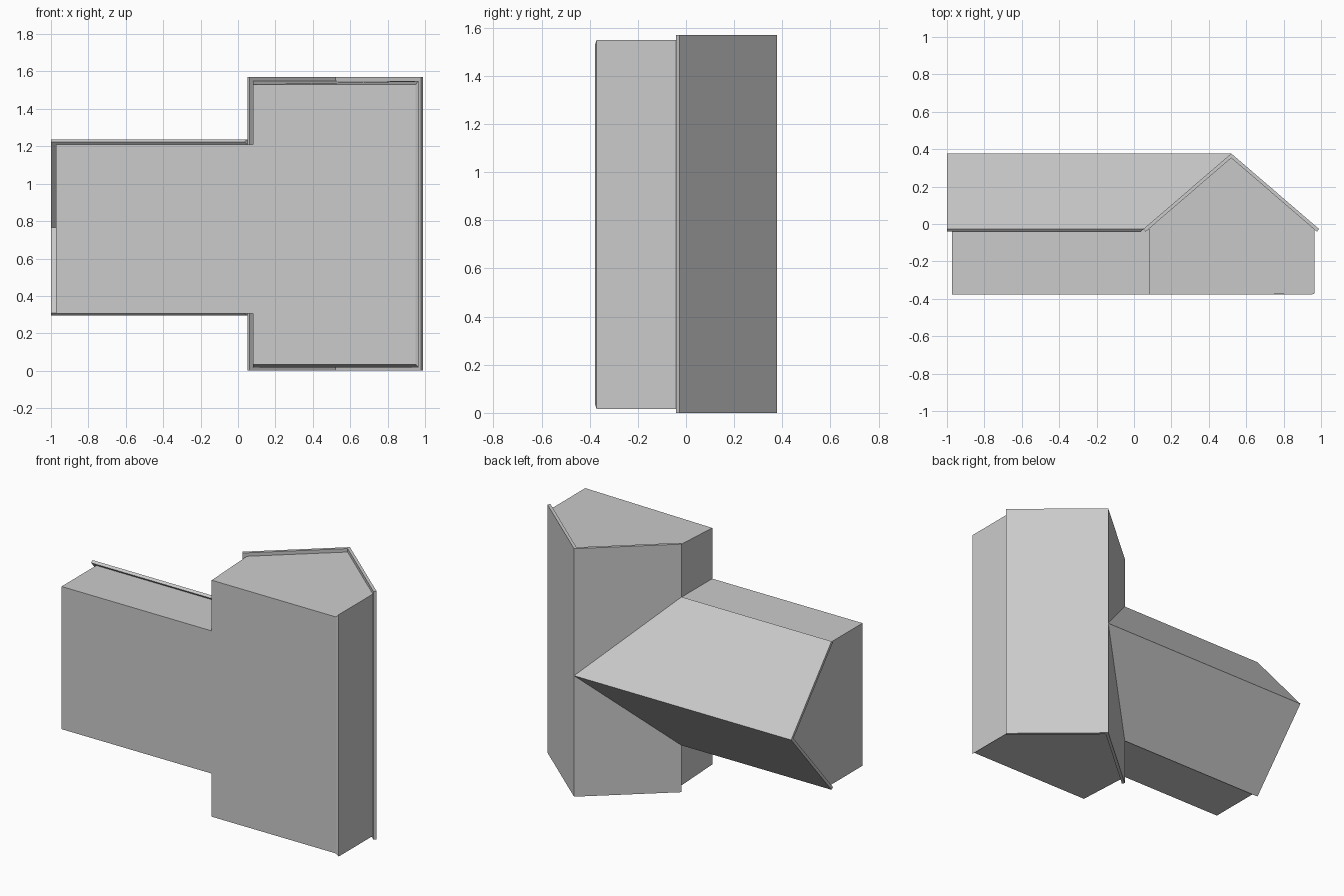
import bpy
import bmesh

cube = bpy.data.objects.get("Cube")
if cube:
    bpy.data.objects.remove(cube, do_unlink=True)

grey = bpy.data.materials.new("plain_grey")
grey.use_nodes = True
colour = (0.6, 0.6, 0.6, 1.0)
grey.diffuse_color = colour
grey.node_tree.nodes["Principled BSDF"].inputs["Base Color"].default_value = colour

BASE, RIDGE, SLOPE = -0.377, 0.377, 0.86
MAIN_X, WING_Z = 0.52, 0.766   # ridge lines of the two wings
HALF = 0.47                    # ridge to eave
DX, DY, DROP = 0.012, 0.014, 0.024


def prism(name, points, place):
    """Extrude a profile; each point is (across, height, start, end)."""
    bm = bmesh.new()
    first = [bm.verts.new(place(a, h, s)) for a, h, s, e in points]
    last = [bm.verts.new(place(a, h, e)) for a, h, s, e in points]
    bm.faces.new(first)
    bm.faces.new(last[::-1])
    n = len(points)
    for i in range(n):
        j = (i + 1) % n
        bm.faces.new((first[j], first[i], last[i], last[j]))
    bmesh.ops.recalc_face_normals(bm, faces=bm.faces)
    mesh = bpy.data.meshes.new(name)
    bm.to_mesh(mesh)
    bm.free()
    mesh.materials.append(grey)
    obj = bpy.data.objects.new(name, mesh)
    bpy.context.collection.objects.link(obj)
    return obj


def roof_profile(centre):
    """Thin inverted V with square-cut eaves."""
    eave = RIDGE - SLOPE * HALF
    return [(centre - HALF, eave), (centre, RIDGE), (centre + HALF, eave),
            (centre + HALF - DX, eave - DY), (centre, RIDGE - DROP),
            (centre - HALF + DX, eave - DY)]


def under(offset):
    """Height of the roof underside at a distance from the ridge."""
    return RIDGE - DROP - SLOPE * abs(offset)


def valley(h):
    """Where the wing meets the near slope of the main roof."""
    return MAIN_X - (RIDGE - h) / SLOPE


def along_z(a, h, t):
    return (a, h, t)


def along_x(a, h, t):
    return (t, h, a)


# Main block, with a small chamfer round the floor
left, right, low, high = 0.08, 0.966, 0.017, 1.548
prism("main_walls", [
    (left, BASE, 0.034, 1.531),
    (left, under(left - MAIN_X), low, high),
    (MAIN_X, RIDGE - DROP, low, high),
    (right, under(right - MAIN_X), low, high),
    (right, BASE + 0.005, low, high),
    (right - 0.016, BASE, 0.034, 1.531)], along_z)
prism("main_roof", [(a, h, 0.0, 1.57) for a, h in roof_profile(MAIN_X)], along_z)

# Side wing, mitred into the main roof
bottom, top = 0.307, 1.21
shape = [(bottom, BASE), (bottom, under(bottom - WING_Z)), (WING_Z, RIDGE - DROP),
         (top, under(top - WING_Z)), (top, BASE)]
prism("wing_walls", [(a, h, -0.972, max(left, valley(h))) for a, h in shape], along_x)
prism("wing_roof", [(a, h, -1.0, valley(h)) for a, h in roof_profile(WING_Z)], along_x)
